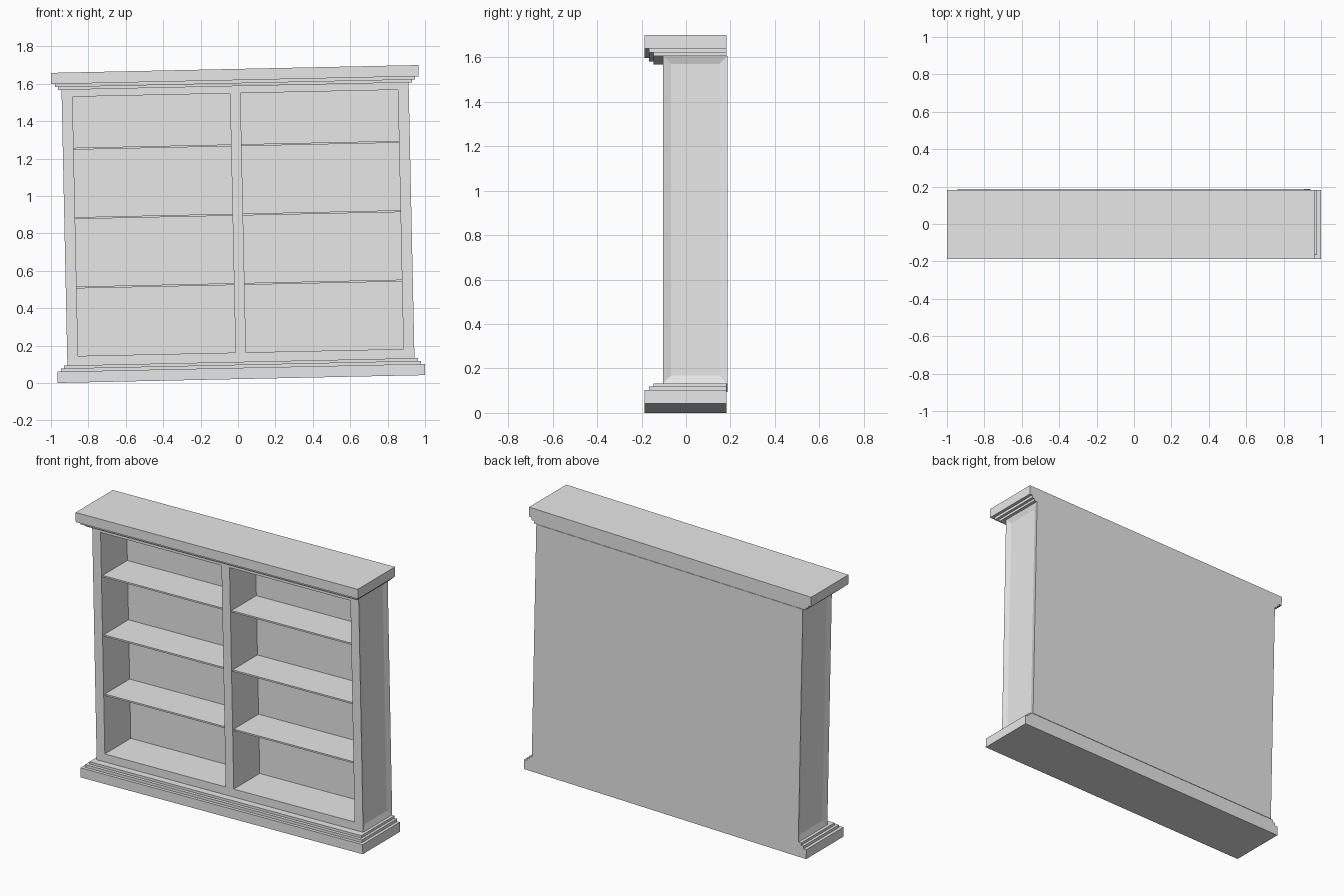
import bpy
import bmesh
import math
from mathutils import Matrix, Vector

cube = bpy.data.objects.get("Cube")
if cube:
    bpy.data.objects.remove(cube, do_unlink=True)

# One flat grey for the whole bookcase
grey = bpy.data.materials.new("plain_grey")
grey.use_nodes = True
grey.diffuse_color = (0.8, 0.8, 0.8, 1)
grey.node_tree.nodes["Principled BSDF"].inputs["Base Color"].default_value = (0.8, 0.8, 0.8, 1)

# Overall sizes, measured square before the slight lean is applied
HEIGHT = 1.658
HALF = 0.9825
BACK, SLAB_BACK = 0.186, 0.183
FRONT, PANEL = -0.103, 0.155
BODY, BAY, POST = 0.928, 0.87, 0.028
BODY_LOW, BODY_TOP = 0.092, 1.566
FLOOR, CEILING = 0.142, 1.528
LEAN = (Matrix.Translation((0, 0, 0.85)) @ Matrix.Rotation(math.radians(-1.22), 4, 'Y')
        @ Matrix.Translation((0, 0, -HEIGHT / 2)))


def box(name, x, y, z, recess_side=0):
    """Box from (low, high) ranges; recess_side sinks a panel into the -x or +x face."""
    bm = bmesh.new()
    bmesh.ops.create_cube(bm, size=1)
    for v in bm.verts:
        v.co = Vector([r[0] if c < 0 else r[1] for c, r in zip(v.co, (x, y, z))])
    if recess_side:
        bm.normal_update()
        side = [f for f in bm.faces if f.normal.x * recess_side > 0.9]
        bmesh.ops.inset_region(bm, faces=side, thickness=0.05)
        bmesh.ops.translate(bm, verts=side[0].verts, vec=(-0.012 * recess_side, 0, 0))
    bm.transform(LEAN)
    mesh = bpy.data.meshes.new(name)
    bm.to_mesh(mesh)
    bm.free()
    mesh.materials.append(grey)
    obj = bpy.data.objects.new(name, mesh)
    bpy.context.collection.objects.link(obj)
    return obj


# Stepped plinth and its mirrored cornice: low, high, end inset, front
steps = [("slab", 0, 0.06, 0, -0.187),
         ("upper_moulding", 0.06, 0.077, 0.019, -0.167),
         ("inner_moulding", 0.077, BODY_LOW, 0.036, -0.147)]
for part, low, high, inset, front in steps:
    x, y = (inset - HALF, HALF - inset), (front, SLAB_BACK)
    box("plinth_" + part, x, y, (low, high))
    box("cornice_" + part, x, y, (HEIGHT - high, HEIGHT - low))

# Panelled side walls
body_z = (BODY_LOW, BODY_TOP)
box("left_side", (BAY, BODY), (FRONT, BACK), body_z, 1)
box("right_side", (-BODY, -BAY), (FRONT, BACK), body_z, -1)

# Back, top, bottom and centre divider
box("back_panel", (-BAY, BAY), (PANEL, BACK), body_z)
box("header", (-BAY, BAY), (FRONT, PANEL), (CEILING, BODY_TOP))
box("bottom_rail", (-BAY, BAY), (FRONT, PANEL), (BODY_LOW, FLOOR))
box("centre_divider", (-POST, POST), (FRONT, PANEL), (FLOOR, CEILING))

# Three shelves in each bay, set slightly behind the front frame
for side, x in (("left", (POST, BAY)), ("right", (-BAY, -POST))):
    for i in range(1, 4):
        top = FLOOR + 0.371 * i
        box(f"{side}_shelf_{i}", x, (FRONT + 0.012, PANEL), (top - 0.01, top))
